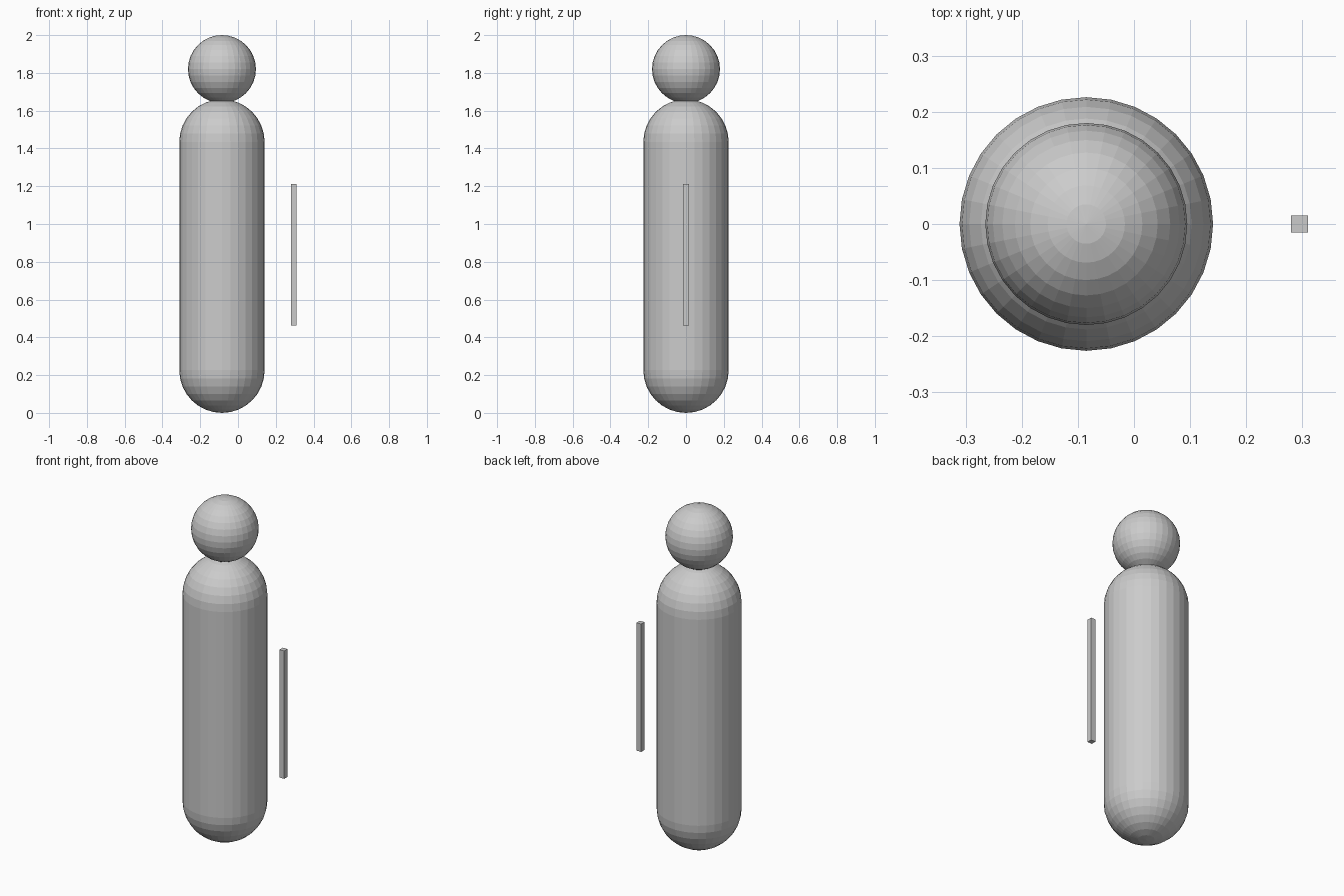
import bpy, bmesh

if "Cube" in bpy.data.objects:
    bpy.data.objects.remove(bpy.data.objects["Cube"])

CX = -0.085          # figure axis
BODY_R, BODY_H = 0.226, 1.66
HEAD_R = 0.18


def finish(bm, name, loc):
    mesh = bpy.data.meshes.new(name)
    bm.to_mesh(mesh)
    bm.free()
    obj = bpy.data.objects.new(name, mesh)
    obj.location = loc
    bpy.context.collection.objects.link(obj)
    return obj


def sphere(radius):
    bm = bmesh.new()
    bmesh.ops.create_uvsphere(bm, u_segments=32, v_segments=16, radius=radius)
    return bm


# body: a sphere split at its equator and stretched into a capsule
bm = sphere(BODY_R)
half = BODY_H / 2 - BODY_R
lower = [f for f in bm.faces if f.calc_center_median().z < 0]
upper = [f for f in bm.faces if f.calc_center_median().z > 0]
equator = [e for e in bm.edges if all(abs(v.co.z) < 1e-5 for v in e.verts)]
bmesh.ops.split_edges(bm, edges=equator)
rims = [e for e in bm.edges if e.is_boundary]
for faces, dz in ((lower, -half), (upper, half)):
    verts = list({v for f in faces for v in f.verts})
    bmesh.ops.translate(bm, verts=verts, vec=(0, 0, dz))
bmesh.ops.bridge_loops(bm, edges=rims)
bmesh.ops.recalc_face_normals(bm, faces=bm.faces)
finish(bm, "body", (CX, 0, BODY_H / 2))

# head: resting on the body with a slight overlap
finish(sphere(HEAD_R), "head", (CX, 0, 2 - HEAD_R))

# stick: slim upright bar floating beside the body
bm = bmesh.new()
bmesh.ops.create_cube(bm, size=1)
bmesh.ops.scale(bm, verts=bm.verts, vec=(0.03, 0.03, 0.75))
finish(bm, "stick", (0.295, 0, 0.837))
